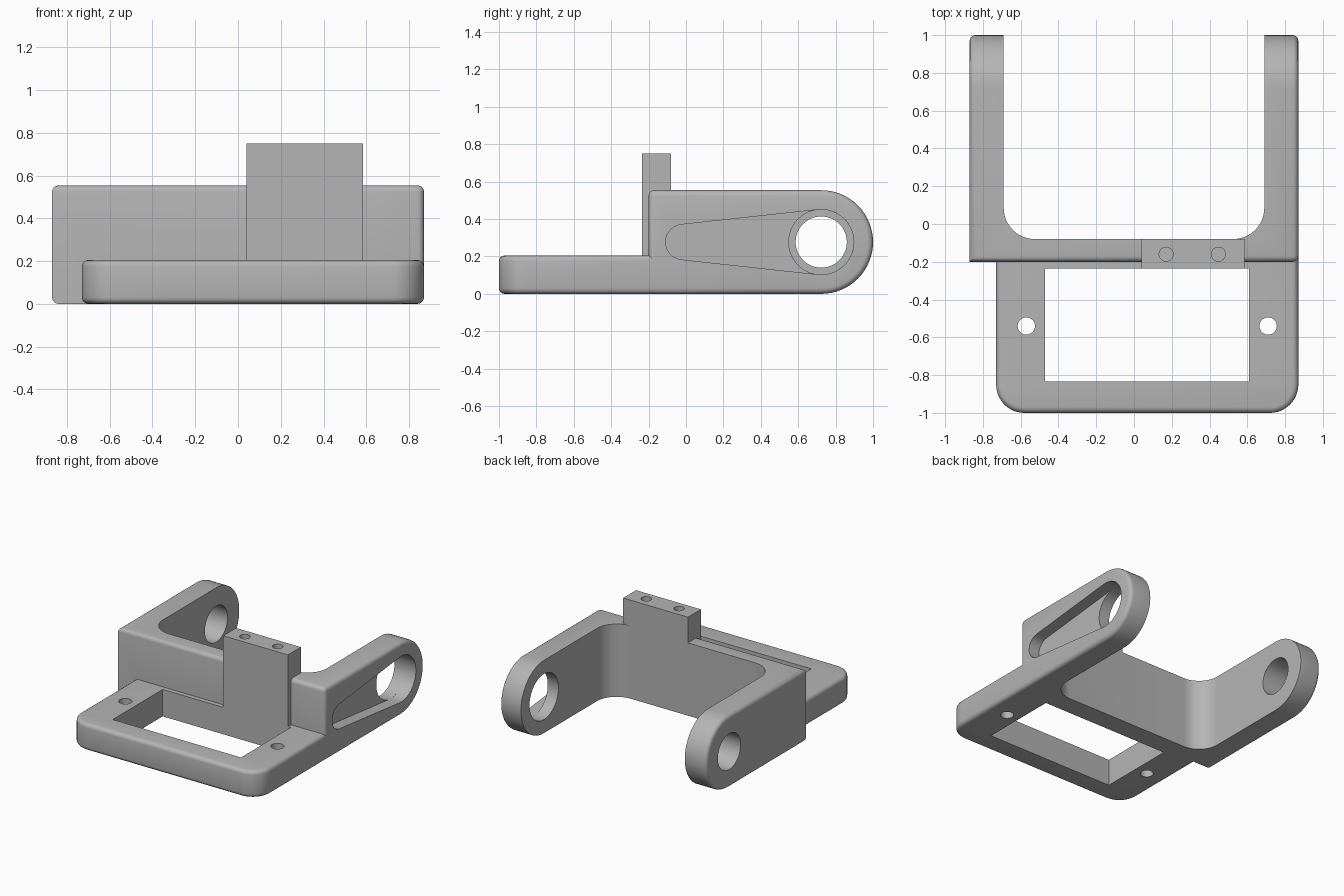
import bpy, bmesh
from math import sin, cos, pi, radians
from mathutils import Vector

if "Cube" in bpy.data.objects:
    bpy.data.objects.remove(bpy.data.objects["Cube"])

grey = bpy.data.materials.new("matte grey")
grey.use_nodes = True
grey.diffuse_color = (0.46, 0.46, 0.46, 1)
grey.node_tree.nodes["Principled BSDF"].inputs["Base Color"].default_value = (0.46, 0.46, 0.46, 1)

X0, X1 = -0.87, 0.87          # outer width
WALL_FRONT, WALL_BACK = -0.2, -0.08
R = 0.277                     # rounded arm end
PIVOT = (1 - R, R)            # arm hole centre in y, z
ROUND = 0.03


def arc(cx, cy, r, a0, a1, n=12):
    """Points on an arc, angles in degrees."""
    angles = [radians(a0 + (a1 - a0) * i / n) for i in range(n + 1)]
    return [(cx + r * cos(a), cy + r * sin(a)) for a in angles]


def circle(cx, cy, r, n=48):
    return arc(cx, cy, r, 0, 360, n)[:-1]


def prism(name, outline, axis, lo, hi, rounded=None):
    """Extrude an outline along x or z, rounding the edges picked by a rule."""
    def place(p, h):
        return (h, *p) if axis == "x" else (*p, h)
    bm = bmesh.new()
    face = bm.faces.new([bm.verts.new(place(p, lo)) for p in outline])
    out = bmesh.ops.extrude_face_region(bm, geom=[face])
    top = [v for v in out["geom"] if isinstance(v, bmesh.types.BMVert)]
    bmesh.ops.translate(bm, verts=top, vec=Vector(place((0, 0), hi - lo)))
    bmesh.ops.recalc_face_normals(bm, faces=bm.faces)
    if rounded:
        edges = [e for e in bm.edges if rounded(e.verts[0].co, e.verts[1].co)]
        bmesh.ops.bevel(bm, geom=edges, offset=ROUND, segments=4, profile=0.5,
                        affect="EDGES", clamp_overlap=True)
    mesh = bpy.data.meshes.new(name)
    bm.to_mesh(mesh)
    bm.free()
    mesh.materials.append(grey)
    obj = bpy.data.objects.new(name, mesh)
    bpy.context.collection.objects.link(obj)
    return obj


def combine(target, other, operation):
    """Apply a boolean and remove the helper."""
    mod = target.modifiers.new("combine", "BOOLEAN")
    mod.operation, mod.object, mod.solver = operation, other, "EXACT"
    bpy.context.view_layer.objects.active = target
    bpy.ops.object.modifier_apply(modifier=mod.name)
    bpy.data.objects.remove(other)


def same(a, b):
    return abs(a - b) < 1e-4


# Arms and cross wall, carved from one block with a rounded rear end
def arm_edges(a, b):
    front = same(a.y, WALL_FRONT) and same(b.y, WALL_FRONT)
    if same(a.x, b.x):
        return not front or a.x > 0
    return front and a.z > R


side = [(WALL_FRONT, 0)] + arc(*PIVOT, R, -90, 90, 32) + [(WALL_FRONT, 2 * R)]
bracket = prism("bracket", side, "x", X0, X1, arm_edges)

# Open space between the arms with filleted inner corners
INNER, FILLET = 0.69, 0.165
gap = [(INNER, 2), (-INNER, 2)]
gap += arc(-INNER + FILLET, WALL_BACK + FILLET, FILLET, 180, 270)
gap += arc(INNER - FILLET, WALL_BACK + FILLET, FILLET, 270, 360)
combine(bracket, prism("gap_cutter", gap, "z", -1, 2), "DIFFERENCE")

# Pivot holes, the left one larger with a tapered pocket outside
combine(bracket, prism("right_hole", circle(*PIVOT, 0.137), "x", -1, -0.5), "DIFFERENCE")
combine(bracket, prism("left_hole", circle(*PIVOT, 0.174), "x", 0.5, 1), "DIFFERENCE")
pocket = arc(*PIVOT, 0.174, -96, 96, 32) + arc(-0.015, R, 0.094, 96, 264, 20)
combine(bracket, prism("pocket_cutter", pocket, "x", 0.78, 1), "DIFFERENCE")

# Base plate with rounded front corners
LEFT, FRONT, BACK, CORNER = -0.73, -1, -0.15, 0.15
plate = [(X1, BACK), (LEFT, BACK)]
plate += arc(LEFT + CORNER, FRONT + CORNER, CORNER, 180, 270)
plate += arc(X1 - CORNER, FRONT + CORNER, CORNER, 270, 360)
base = prism("base_plate", plate, "z", 0, 0.205,
             lambda a, b: same(a.z, b.z) and not (same(a.y, BACK) and same(b.y, BACK)))

# Rectangular window and two screw holes through the plate
WINDOW_BACK = -0.235
window = [(-0.47, -0.835), (0.61, -0.835), (0.61, WINDOW_BACK), (-0.47, WINDOW_BACK)]
combine(base, prism("window_cutter", window, "z", -1, 1), "DIFFERENCE")
for x in (-0.57, 0.71):
    combine(base, prism("screw_cutter", circle(x, -0.54, 0.046, 32), "z", -1, 1), "DIFFERENCE")
combine(bracket, base, "UNION")

# Tall mounting block with two blind holes in its top
block = [(0.04, WINDOW_BACK), (0.585, WINDOW_BACK), (0.585, WALL_BACK), (0.04, WALL_BACK)]
combine(bracket, prism("mount_block", block, "z", 0.1, 0.75), "UNION")
for x in (0.17, 0.447):
    combine(bracket, prism("blind_hole", circle(x, -0.16, 0.037, 32), "z", 0.4, 1), "DIFFERENCE")

bpy.ops.object.select_all(action="DESELECT")
bracket.select_set(True)
bpy.context.view_layer.objects.active = bracket
bpy.ops.object.shade_smooth_by_angle(angle=radians(30))
